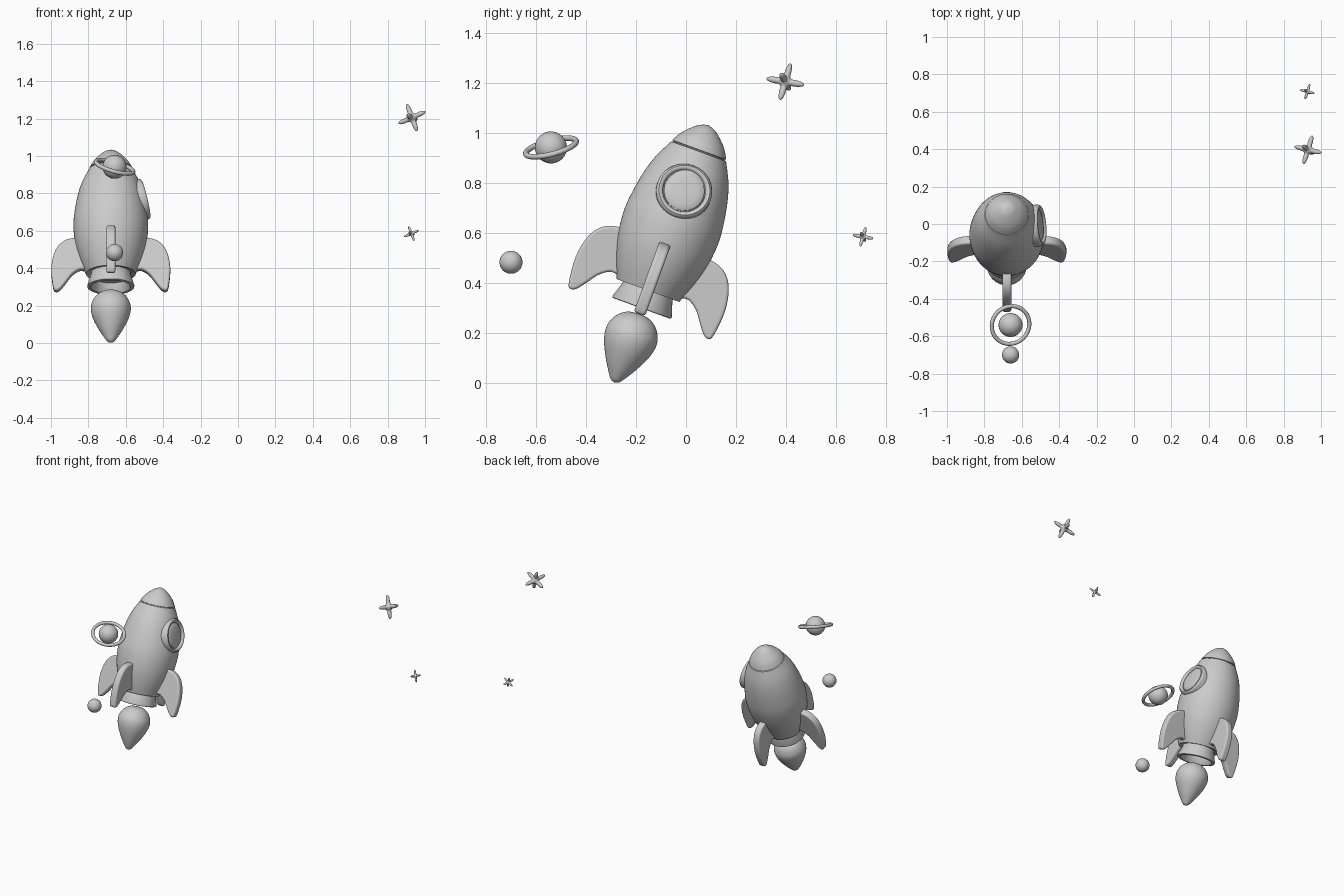
import bpy, bmesh, math
from mathutils import Matrix, Vector

if "Cube" in bpy.data.objects:
    bpy.data.objects.remove(bpy.data.objects["Cube"], do_unlink=True)

grey = bpy.data.materials.new("light grey")
grey.use_nodes = True
grey.diffuse_color = (0.6, 0.6, 0.6, 1)
grey.node_tree.nodes["Principled BSDF"].inputs["Base Color"].default_value = (0.6, 0.6, 0.6, 1)

# Rocket frame: leans back, origin at the base of the hull
ROCKET = Matrix.Translation((-0.68, -0.152, 0.37)) @ Matrix.Rotation(math.radians(-20), 4, 'X')


def finish(bm, name, matrix, angle=40):
    bmesh.ops.recalc_face_normals(bm, faces=bm.faces)
    mesh = bpy.data.meshes.new(name)
    bm.to_mesh(mesh)
    bm.free()
    mesh.materials.append(grey)
    ob = bpy.data.objects.new(name, mesh)
    bpy.context.scene.collection.objects.link(ob)
    ob.matrix_world = matrix
    mesh.shade_smooth()
    mesh.set_sharp_from_angle(angle=math.radians(angle))
    return ob


def smooth_path(points, closed=False, steps=5):
    """Rounded curve through the points."""
    pts = [Vector(p) for p in points]
    n = len(pts)
    pick = (lambda i: pts[i % n]) if closed else (lambda i: pts[max(0, min(n - 1, i))])
    out = []
    for i in range(n if closed else n - 1):
        a, b, c, d = (pick(i + k) for k in (-1, 0, 1, 2))
        for s in range(steps):
            t = s / steps
            out.append(0.5 * (2 * b + (c - a) * t + (2 * a - 5 * b + 4 * c - d) * t * t
                              + (3 * b - a - 3 * c + d) * t ** 3))
    return out if closed else out + [pts[-1]]


def lathe(name, profile, matrix, segments=64):
    """Spin (radius, height) points around local z."""
    bm = bmesh.new()
    verts = [bm.verts.new((max(r, 0), 0, z)) for r, z in profile]
    edges = [bm.edges.new(pair) for pair in zip(verts, verts[1:])]
    bmesh.ops.spin(bm, geom=verts + edges, axis=(0, 0, 1), cent=(0, 0, 0),
                   angle=math.tau, steps=segments, use_merge=True)
    bmesh.ops.remove_doubles(bm, verts=bm.verts, dist=0.0004)
    return finish(bm, name, matrix)


def ball(name, centre, radius):
    bm = bmesh.new()
    bmesh.ops.create_uvsphere(bm, u_segments=40, v_segments=24, radius=radius)
    return finish(bm, name, Matrix.Translation(centre))


def ring_profile(major, rx, rz, count=16):
    return [(major + rx * math.cos(math.tau * i / count), rz * math.sin(math.tau * i / count))
            for i in range(count + 1)]


# Hull, nose cone, nozzle and flame
hull = smooth_path([(0.133, 0), (0.165, 0.08), (0.19, 0.17), (0.2, 0.27), (0.194, 0.35),
                    (0.178, 0.44), (0.155, 0.515), (0.117, 0.592)])
lathe("hull", [(0, 0.006), (0.12, 0.006), (0.128, 0)] + [tuple(p) for p in hull]
      + [(0.108, 0.594), (0.108, 0.6)], ROCKET)
nose = smooth_path([(0.115, 0.599), (0.094, 0.635), (0.065, 0.667), (0.034, 0.692), (0, 0.705)])
lathe("nose_cone", [(0.106, 0.597)] + [tuple(p) for p in nose], ROCKET)
lathe("nozzle", [(0.104, 0.01), (0.108, -0.012), (0.126, -0.068), (0.125, -0.074), (0.121, -0.076),
                 (0.106, -0.076), (0.102, -0.072), (0.09, -0.02), (0, -0.02)], ROCKET)
lathe("flame", [tuple(p) for p in smooth_path(
    [(0, -0.1), (0.045, -0.106), (0.08, -0.13), (0.1, -0.163), (0.107, -0.2), (0.096, -0.25),
     (0.066, -0.312), (0.035, -0.362), (0.018, -0.384), (0, -0.392)])], ROCKET)

# Four fins around the hull
fin_outline = smooth_path(
    [(0.12, 0.2), (0.19, 0.2), (0.254, 0.18), (0.298, 0.125), (0.318, 0.03), (0.308, -0.08),
     (0.292, -0.1), (0.27, -0.09), (0.242, -0.055), (0.207, -0.008), (0.165, 0.02), (0.11, 0.03)],
    closed=True, steps=4)
for name, turn in (("left", 0), ("back", 90), ("right", 180), ("front", 270)):
    bm = bmesh.new()
    face = bm.faces.new([bm.verts.new((r, -0.024, z)) for r, z in fin_outline])
    side = bmesh.ops.extrude_face_region(bm, geom=[face])
    bmesh.ops.translate(bm, vec=(0, 0.048, 0),
                        verts=[v for v in side["geom"] if isinstance(v, bmesh.types.BMVert)])
    fin = finish(bm, name + "_fin", ROCKET @ Matrix.Rotation(math.radians(turn), 4, 'Z'), 60)
    bevel = fin.modifiers.new("rounded_edge", 'BEVEL')
    bevel.width, bevel.segments = 0.018, 4
    bevel.limit_method, bevel.angle_limit = 'ANGLE', math.radians(50)

# Round window on the left side, leaning with the hull
WINDOW = ROCKET @ Matrix.Translation((0.172, 0, 0.423)) @ Matrix.Rotation(math.radians(76), 4, 'Y')
lathe("window_frame", [(0.112, -0.06), (0.112, 0), (0.109, 0.01), (0.102, 0.016), (0.095, 0.016),
                       (0.088, 0.011), (0.085, 0.002), (0.085, -0.03)], WINDOW)
lathe("window_glass", [(0.083, -0.02), (0.081, 0.004), (0.076, 0.008), (0.055, 0.012),
                       (0.03, 0.014), (0, 0.015)], WINDOW)

# Ringed planet and moon
PLANET = Vector((-0.66, -0.54, 0.942))
ball("planet", PLANET, 0.064)
tilt = Vector((0.28, -0.26, 1)).to_track_quat('Z', 'Y').to_matrix().to_4x4()
lathe("planet_ring", ring_profile(0.104, 0.011, 0.011), Matrix.Translation(PLANET) @ tilt)
ball("moon", (-0.66, -0.7, 0.483), 0.046)

# Six-spiked stars
up = Vector((-0.34, 0.26, 0.9)).normalized()
across = Vector((0.89, -0.21, 0.4))
across = (across - up * across.dot(up)).normalized()
STAR_TURN = Matrix((across, up.cross(across), up)).transposed().to_4x4()


def star(name, centre, size):
    bm = bmesh.new()
    bmesh.ops.create_cube(bm, size=2)
    bmesh.ops.subdivide_edges(bm, edges=bm.edges, cuts=19, use_grid_fill=True)
    for v in bm.verts:
        n = Vector([c * abs(c) for c in v.co]).normalized()
        spike = max(abs(c) for c in n) ** 24
        v.co = n * size * (0.32 + 0.68 * spike)
    return finish(bm, name, Matrix.Translation(centre) @ STAR_TURN, 80)


star("large_star", (0.93, 0.397, 1.205), 0.08)
star("small_star", (0.927, 0.708, 0.585), 0.043)
